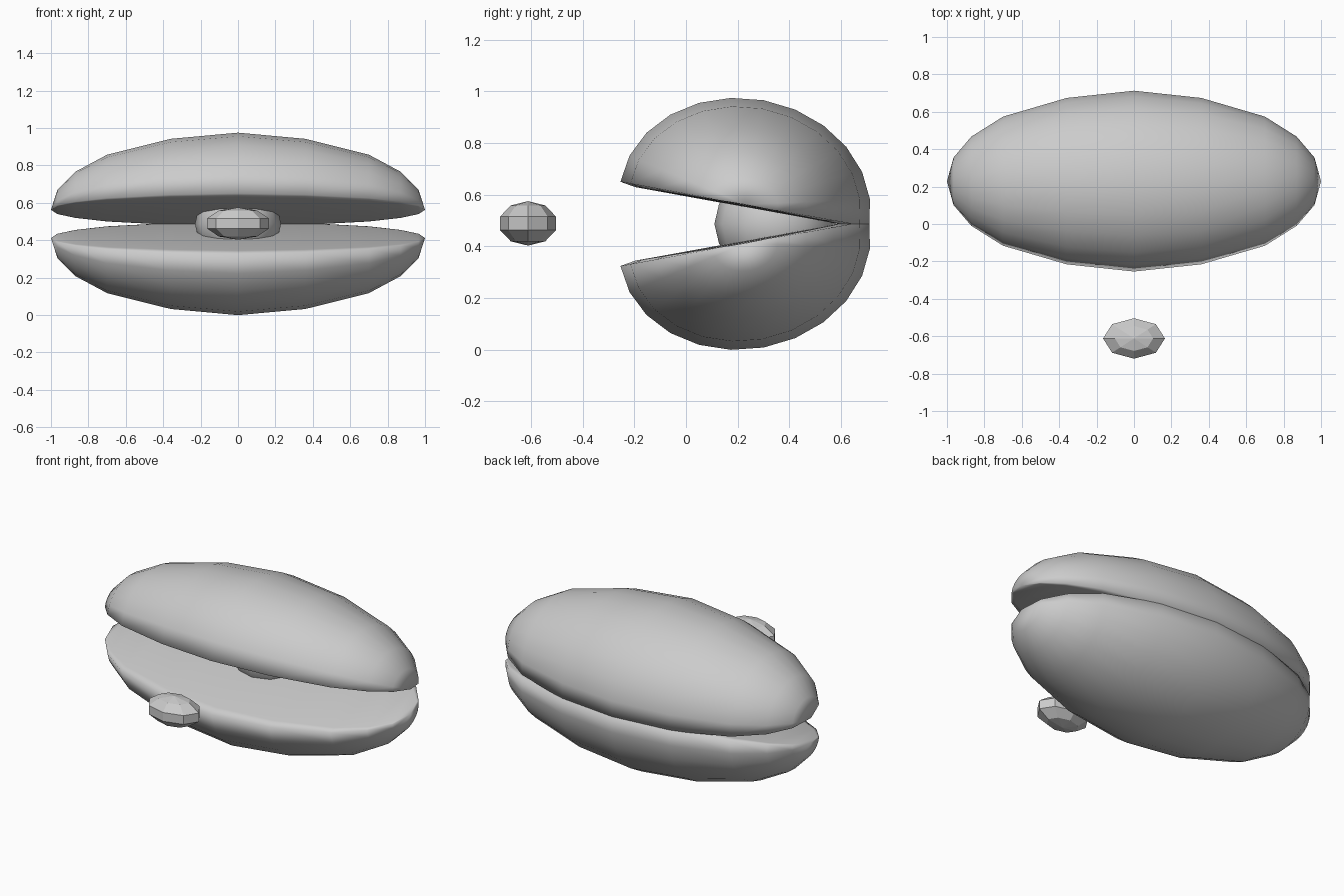
import bpy, bmesh
from math import sin, cos, pi, radians
from mathutils import Matrix

if "Cube" in bpy.data.objects:
    bpy.data.objects.remove(bpy.data.objects["Cube"])

MID = 0.487
TILT = radians(10.3)


def finish(name, bm, smooth):
    bmesh.ops.recalc_face_normals(bm, faces=bm.faces[:])
    me = bpy.data.meshes.new(name)
    bm.to_mesh(me)
    bm.free()
    for p in me.polygons:
        p.use_smooth = smooth
    ob = bpy.data.objects.new(name, me)
    bpy.context.collection.objects.link(ob)
    return ob


# Half-ellipsoid shell: D-shaped sections swept along x, poles at both ends
def shell(name, side):
    bm = bmesh.new()
    half = [0.36, 0.7, 0.87, 0.965]
    xs = [-x for x in reversed(half)] + [0] + half
    section = [(cos(i * pi / 12) * 0.49, sin(i * pi / 12) * 0.41) for i in range(13)]
    section += [(-0.43, -0.01), (0.43, -0.01)]

    def place(x, s, t):
        y = 0.228 - s * cos(TILT) + t * sin(TILT)
        z = 0.0755 + s * sin(TILT) + t * cos(TILT)
        return bm.verts.new((x, y, MID + side * z))

    rings = []
    for x in xs:
        k = (1 - x * x) ** 0.5
        if abs(x) == 0.36:
            k = 0.92
        rings.append([place(x, s * k, t * k) for s, t in section])
    n = len(section)
    for a, b in zip(rings, rings[1:]):
        for i in range(n):
            j = (i + 1) % n
            bm.faces.new((a[i], a[j], b[j], b[i]))
    for x, ring in ((-1, rings[0]), (1, rings[-1])):
        tip = place(x, 0, 0)
        for i in range(n):
            bm.faces.new((ring[i], ring[(i + 1) % n], tip))
    return finish(name, bm, True)


def ball(name, loc, size, segs, rings, smooth):
    bm = bmesh.new()
    bmesh.ops.create_uvsphere(bm, u_segments=segs, v_segments=rings, radius=1)
    bmesh.ops.transform(bm, verts=bm.verts[:],
                        matrix=Matrix.Translation(loc) @ Matrix.Diagonal((*size, 1)))
    return finish(name, bm, smooth)


# Upper and lower halves, opened at the front
shell("upper_shell", 1)
shell("lower_shell", -1)

# Ball held between the halves
ball("inner_ball", (0, 0.345, MID), (0.23, 0.235, 0.2), 12, 8, True)

# Small faceted pellet in front
ball("front_pellet", (0, -0.612, MID + 0.002), (0.174, 0.1135, 0.086), 8, 5, False)
